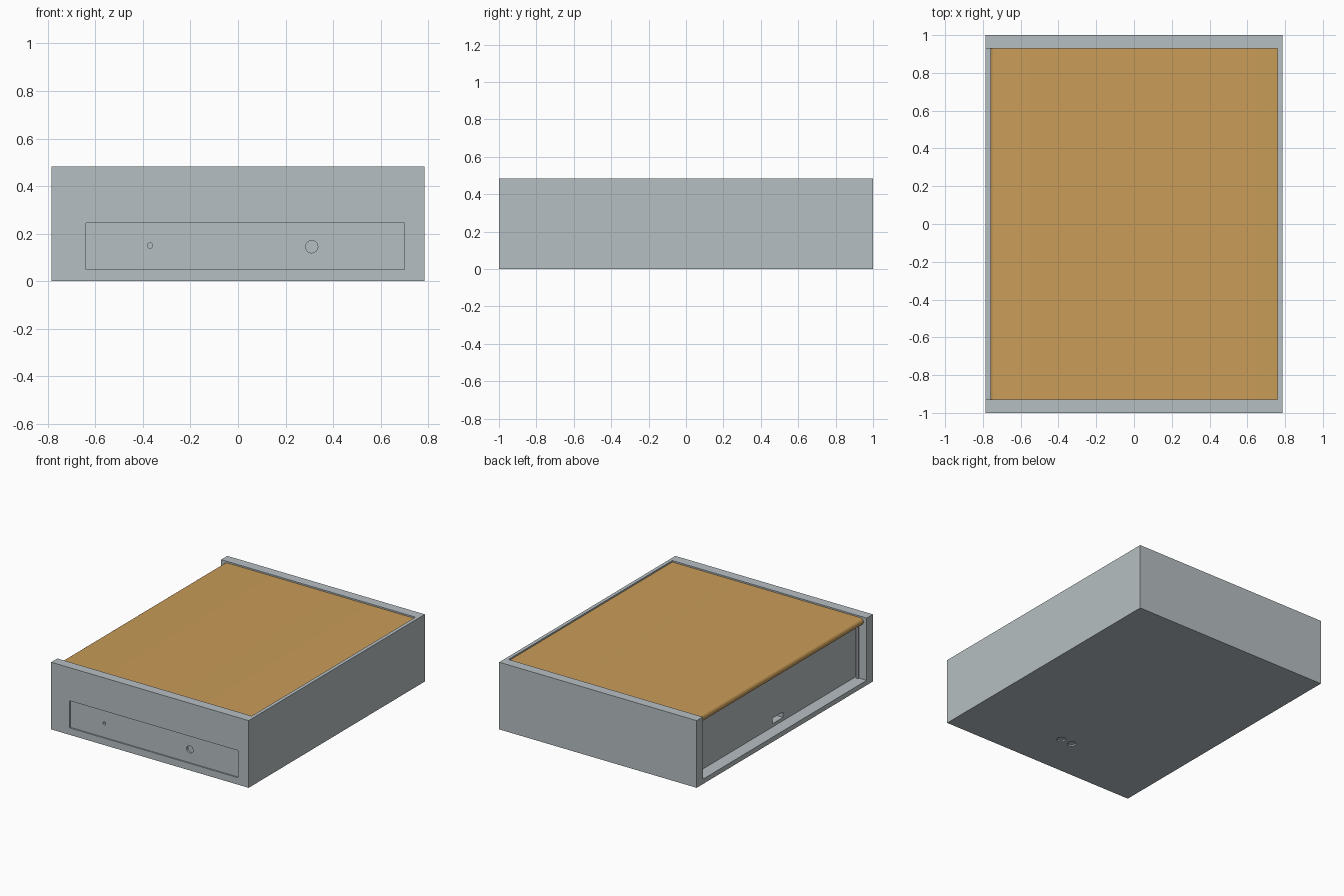
import bpy, math

if "Cube" in bpy.data.objects:
    bpy.data.objects.remove(bpy.data.objects["Cube"])


def material(name, rgb):
    m = bpy.data.materials.new(name)
    m.diffuse_color = (*rgb, 1)
    m.use_nodes = True
    m.node_tree.nodes["Principled BSDF"].inputs["Base Color"].default_value = m.diffuse_color
    return m


GREY = material("pale grey", (0.47, 0.52, 0.54))
TAN = material("warm tan", (0.584, 0.332, 0.098))


def box(name, lo, hi, mat=GREY):
    bpy.ops.mesh.primitive_cube_add(
        size=1, location=[(a + b) / 2 for a, b in zip(lo, hi)])
    ob = bpy.context.object
    ob.name = name
    ob.scale = [b - a for a, b in zip(lo, hi)]
    bpy.ops.object.transform_apply(location=False, rotation=False, scale=True)
    ob.data.materials.append(mat)
    return ob


def peg(name, loc, radius, length, tilt=0):
    bpy.ops.mesh.primitive_cylinder_add(
        vertices=24, radius=radius, depth=length, location=loc,
        rotation=(tilt, 0, 0))
    ob = bpy.context.object
    ob.name = name
    ob.data.materials.append(GREY)
    return ob


def cut(target, cutter):
    cutter.hide_render = True
    mod = target.modifiers.new("cut", 'BOOLEAN')
    mod.operation = 'DIFFERENCE'
    mod.solver = 'EXACT'
    mod.object = cutter
    bpy.context.view_layer.objects.active = target
    bpy.ops.object.modifier_apply(modifier=mod.name)
    bpy.data.objects.remove(cutter)


W, L, H = 0.785, 1.0, 0.483     # half width, half length, height
T = 0.07                        # end panel thickness
FLOOR = 0.035

# End panels
front = box("front_panel", (-W, -L, 0), (W, -L + T, H))
box("back_panel", (-W, L - T, 0), (W, L, H))

# Shallow drawer face with two round finger holes
cut(front, box("drawer_recess", (-0.64, -L - 0.05, 0.05), (0.70, -L + 0.01, 0.245)))
for x, z, r in ((0.31, 0.145, 0.026), (-0.37, 0.15, 0.011)):
    cut(front, peg("finger_hole", (x, -L, z), r, 0.05, math.pi / 2))

# Floor with two small holes underneath
floor = box("floor", (-W, -L + T, 0), (W, L - T, FLOOR))
for x in (-0.03, 0.06):
    cut(floor, peg("floor_hole", (x, -0.68, 0), 0.03, 0.02))

# Right side wall
box("right_wall", (0.76, -L + T, FLOOR), (W, L - T, H))

# Set-back left wall with a grip slot
wall = box("left_inner_wall", (-0.695, -L + T, FLOOR), (-0.61, L - T, 0.43))
cut(wall, box("grip_slot", (-0.75, -0.11, 0.058), (-0.645, 0.01, 0.098)))

# Slim guide strip in the front corner of the left opening
box("guide_strip", (-0.725, -L + T, FLOOR), (-0.71, -L + T + 0.012, 0.43))

# Top board with a rounded left edge
top = box("top_board", (-0.76, -L + T + 0.001, 0.423), (0.759, L - T - 0.001, 0.473), TAN)
bev = top.data.attributes.new("bevel_weight_edge", 'FLOAT', 'EDGE')
for e in top.data.edges:
    a, b = (top.data.vertices[i].co for i in e.vertices)
    if a.x < 0 and b.x < 0 and abs(a.y - b.y) > 0.1:
        bev.data[e.index].value = 1.0
mod = top.modifiers.new("round_edge", 'BEVEL')
mod.limit_method = 'WEIGHT'
mod.width = 0.024
mod.segments = 6
bpy.ops.object.select_all(action='DESELECT')
top.select_set(True)
bpy.context.view_layer.objects.active = top
bpy.ops.object.modifier_apply(modifier=mod.name)
bpy.ops.object.shade_smooth_by_angle(angle=math.radians(30))
